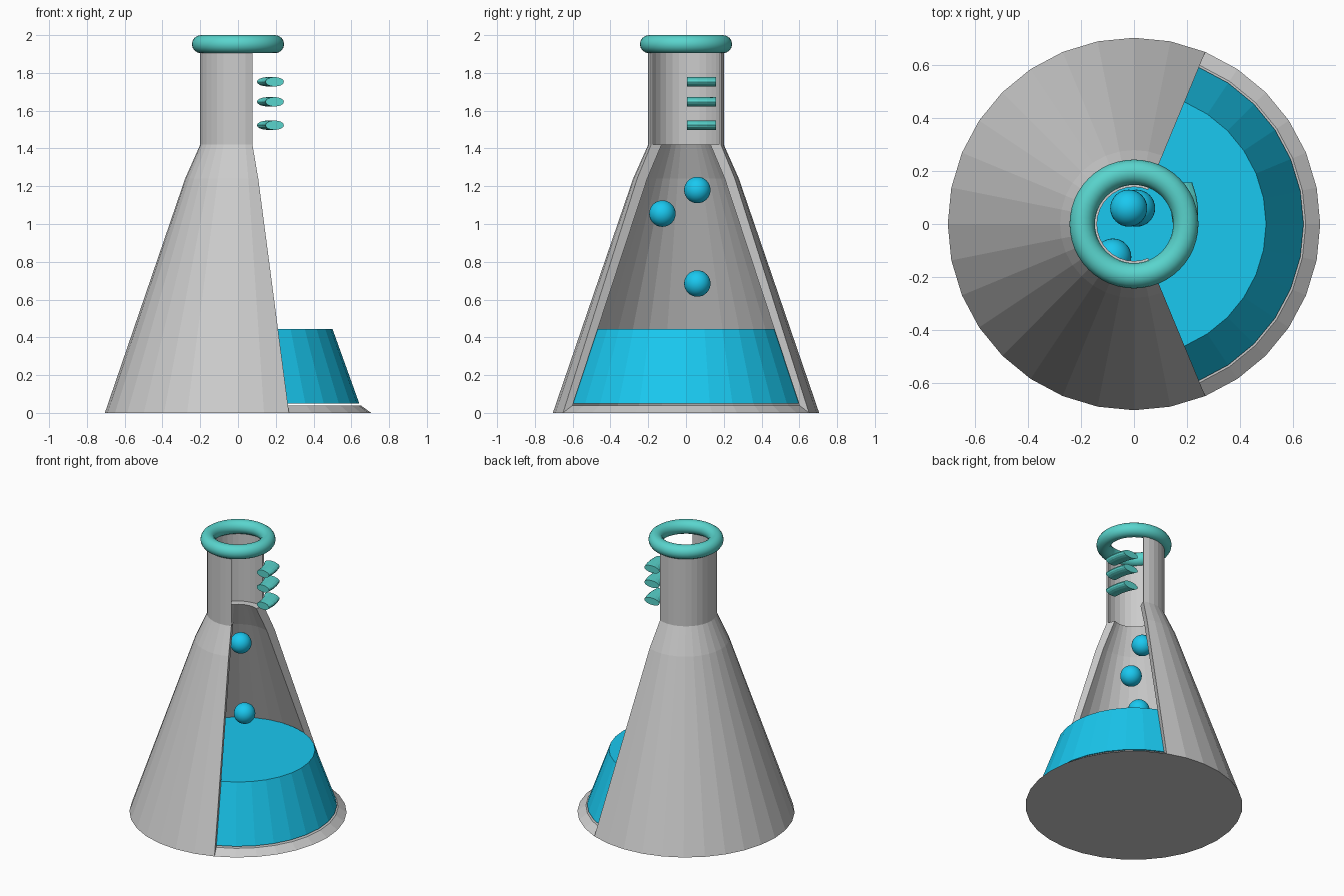
import bpy, bmesh
from math import cos, sin, pi, radians

if "Cube" in bpy.data.objects:
    bpy.data.objects.remove(bpy.data.objects["Cube"])

SEGS = 32
STEP = 2 * pi / SEGS


def material(name, rgb):
    m = bpy.data.materials.new(name)
    m.diffuse_color = (*rgb, 1)
    m.use_nodes = True
    m.node_tree.nodes["Principled BSDF"].inputs["Base Color"].default_value = m.diffuse_color
    return m


BLUE = material("liquid_blue", (0.01, 0.58, 0.87))
TEAL = material("rim_teal", (0.10, 0.66, 0.61))


def finish(bm, name, mat=None):
    bmesh.ops.remove_doubles(bm, verts=bm.verts, dist=1e-5)
    bmesh.ops.recalc_face_normals(bm, faces=bm.faces)
    me = bpy.data.meshes.new(name)
    bm.to_mesh(me)
    bm.free()
    if mat:
        me.materials.append(mat)
    ob = bpy.data.objects.new(name, me)
    bpy.context.collection.objects.link(ob)
    return ob


def loft(bm, rings, closed):
    """Skin closed cross-sections; cap both ends unless the sweep is closed."""
    rings = [[bm.verts.new(p) for p in r] for r in rings]
    pairs = list(zip(rings, rings[1:] + rings[:1] if closed else rings[1:]))
    for a, b in pairs:
        for i in range(len(a)):
            j = (i + 1) % len(a)
            bm.faces.new((a[i], a[j], b[j], b[i]))
    if not closed:
        bm.faces.new(rings[0])
        bm.faces.new(rings[-1])


def revolve(name, profile, first=0, count=SEGS, mat=None):
    """Revolve a closed (radius, z) profile over count facets."""
    full = count == SEGS
    bm = bmesh.new()
    angles = [(first + k) * STEP for k in range(count + (not full))]
    loft(bm, [[(r * cos(a), r * sin(a), z) for r, z in profile] for a in angles], full)
    return finish(bm, name, mat)


def disc(name, r0, z0, r1, z1, mat=None):
    """Solid tapered disc with single n-gon caps."""
    bm = bmesh.new()
    loft(bm, [[(r * cos(k * STEP), r * sin(k * STEP), z) for k in range(SEGS)]
              for r, z in ((r0, z0), (r1, z1))], False)
    return finish(bm, name, mat)


# Base and cutaway body: 12 of 32 facets are left open towards +x
disc("flask_base", 0.705, 0, 0.65, 0.04)
revolve("flask_body", [(0.705, 0), (0.28, 1.24), (0.20, 1.42), (0.14, 1.42),
                       (0.222, 1.24), (0.65, 0.04)], 6, 20)
revolve("flask_neck", [(0.20, 1.42), (0.20, 1.95), (0.19, 1.95), (0.19, 1.42)], 6, 20)

# Liquid
disc("liquid", 0.642, 0.05, 0.50, 0.445, BLUE)

# Rounded lip
bpy.ops.mesh.primitive_torus_add(major_radius=0.196, minor_radius=0.048,
                                 major_segments=48, minor_segments=16,
                                 location=(0, 0, 1.952))
lip = bpy.context.object
lip.name = "flask_lip"
lip.data.materials.append(TEAL)
bpy.ops.object.shade_smooth_by_angle(angle=radians(40))

# Bubbles
for i, p in enumerate([(-0.02, 0.06, 1.18), (-0.08, -0.125, 1.055), (0.01, 0.06, 0.685)]):
    bpy.ops.mesh.primitive_uv_sphere_add(segments=32, ring_count=16, radius=0.07, location=p)
    ob = bpy.context.object
    ob.name = f"bubble_{i + 1}"
    ob.data.materials.append(BLUE)
    bpy.ops.object.shade_smooth_by_angle(angle=radians(40))

# Measuring marks: bent bars with oval sections, given as (y, x_min, x_max)
SECTIONS = [(0.005, 0.145, 0.243), (0.06, 0.14, 0.243), (0.11, 0.125, 0.235), (0.158, 0.10, 0.22)]
for i, z in enumerate((1.523, 1.647, 1.753)):
    bm = bmesh.new()
    loft(bm, [[((a + b) / 2 + (b - a) / 2 * cos(t * pi / 8), y, z + 0.025 * sin(t * pi / 8))
               for t in range(16)] for y, a, b in SECTIONS], False)
    finish(bm, f"measuring_mark_{i + 1}", TEAL)
